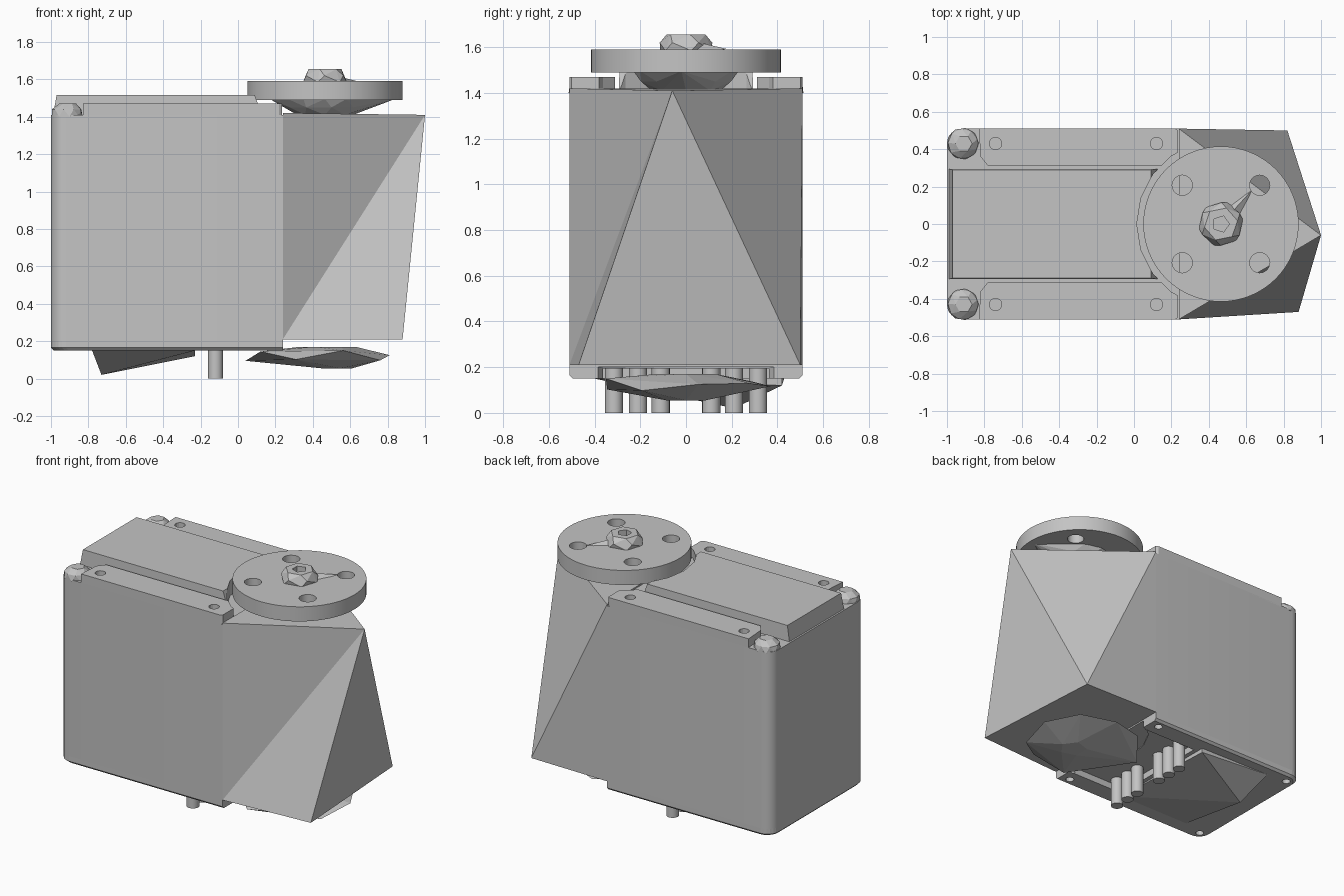
import bpy, bmesh, math

if "Cube" in bpy.data.objects:
    bpy.data.objects.remove(bpy.data.objects["Cube"])

grey = bpy.data.materials.new("plain grey")
grey.use_nodes = True
colour = (0.55, 0.55, 0.55, 1)
grey.diffuse_color = colour
grey.node_tree.nodes["Principled BSDF"].inputs["Base Color"].default_value = colour

AXIS_X = 0.465   # output shaft position
MIRROR = (1, -1)


def select(ob):
    bpy.ops.object.select_all(action="DESELECT")
    ob.select_set(True)
    bpy.context.view_layer.objects.active = ob


def smooth(ob):
    select(ob)
    bpy.ops.object.shade_smooth_by_angle(angle=math.radians(35))


def finish(name, bm):
    bmesh.ops.recalc_face_normals(bm, faces=bm.faces)
    mesh = bpy.data.meshes.new(name)
    bm.to_mesh(mesh)
    bm.free()
    mesh.materials.append(grey)
    ob = bpy.data.objects.new(name, mesh)
    bpy.context.collection.objects.link(ob)
    return ob


def hull(name, points):
    bm = bmesh.new()
    for p in points:
        bm.verts.new(p)
    bmesh.ops.convex_hull(bm, input=bm.verts)
    bmesh.ops.dissolve_limit(bm, angle_limit=0.01, verts=bm.verts, edges=bm.edges)
    return finish(name, bm)


def solid(name, corners, faces):
    bm = bmesh.new()
    verts = {key: bm.verts.new(p) for key, p in corners.items()}
    for face in faces:
        bm.faces.new([verts[key] for key in face])
    return finish(name, bm)


def prism(name, outline, z0, z1):
    bm = bmesh.new()
    face = bm.faces.new([bm.verts.new((x, y, z0)) for x, y in outline])
    ext = bmesh.ops.extrude_face_region(bm, geom=[face])["geom"]
    moved = [v for v in ext if isinstance(v, bmesh.types.BMVert)]
    bmesh.ops.translate(bm, verts=moved, vec=(0, 0, z1 - z0))
    return finish(name, bm)


def ring(x, y, z, r, n, turn=0.0):
    return [(x + r * math.cos(turn + math.tau * i / n),
             y + r * math.sin(turn + math.tau * i / n), z) for i in range(n)]


def disc(name, x, y, z0, z1, r, n=24):
    return prism(name, [p[:2] for p in ring(x, y, 0, r, n)], z0, z1)


def cut(ob, cutters):
    for c in cutters:
        c.hide_render = True
        mod = ob.modifiers.new("cut", "BOOLEAN")
        mod.operation = "DIFFERENCE"
        mod.solver = "EXACT"
        mod.object = c
        select(ob)
        bpy.ops.object.modifier_apply(modifier=mod.name)
        bpy.data.objects.remove(c)


def shaft_clearance():
    return disc("clearance_cutter", AXIS_X, 0, -1, 3, 0.45, 20)


def case_outline(r=0.08, steps=6, inset=0.0):
    w = 0.51 - inset
    pts = [(0.24, -w), (0.24, w)]
    for side in MIRROR:
        arc = [math.pi / 2 * i / steps for i in range(steps + 1)]
        corner = [(inset - 1 + r - r * math.sin(a), side * (w - r + r * math.cos(a)))
                  for a in arc]
        pts += corner if side > 0 else corner[::-1]
    return pts


# main case and its lower cover, recessed for the bottom dish and the pins
smooth(prism("case", case_outline(), 0.2, 1.41))
cover = hull("lower_cover", [(x, y, z) for z, inset in ((0.2, 0), (0.165, 0), (0.15, 0.015))
                             for x, y in case_outline(inset=inset)])
pin_bay = prism("bay_cutter", [(-0.2, -0.37), (0.2, -0.37), (0.2, 0.37), (-0.2, 0.37)], 0.1, 0.195)
holes = [disc("hole_cutter", x, s * y, 0.1, 0.19, 0.027, 12)
         for x, y in ((-0.93, 0.44), (0.17, 0.45)) for s in MIRROR]
cut(cover, [shaft_clearance(), pin_bay] + holes)

# tapered gear housing leaning out to a single upper point, creased on the front side
solid("gear_housing",
      {"a": (0.24, -0.51, 0.21), "b": (0.24, 0.51, 0.21), "c": (0.24, 0.51, 1.42),
       "d": (0.24, -0.51, 1.42), "e": (0.88, -0.47, 0.21), "f": (0.82, 0.5, 0.21),
       "p": (1.0, -0.06, 1.41)},
      ("abcd", "aefb", "dcp", "dap", "aep", "efp", "cfp", "bcf"))

# raised centre plate with sloping ends
plate = hull("top_plate", [(x, s * y, z) for s in MIRROR
                           for x, y, z in ((-0.99, 0.295, 1.4), (-0.97, 0.29, 1.515),
                                           (0.09, 0.29, 1.515), (0.13, 0.295, 1.4))])
cut(plate, [shaft_clearance()])

# side rails with mounting holes, and the corner screws
for s, side in ((1, "left"), (-1, "right")):
    outline = [(-0.83, 0.51), (-0.82, 0.36), (-0.78, 0.31), (0.235, 0.31),
               (0.235, 0.5), (0.22, 0.51)]
    rail = prism("rail_" + side, [(x, s * y) for x, y in outline], 1.4, 1.47)
    drills = [disc("hole_cutter", x, s * 0.43, 1.42, 1.6, 0.033, 16) for x in (-0.74, 0.12)]
    cut(rail, [shaft_clearance()] + drills)
    hull("corner_screw_" + side, ring(-0.915, s * 0.43, 1.4, 0.085, 9)
         + ring(-0.915, s * 0.43, 1.44, 0.08, 9, 0.3)
         + ring(-0.91, s * 0.43, 1.47, 0.045, 6))

# output horn: disc with four holes, cone below, hexagonal screw above
horn = disc("horn_disc", AXIS_X, 0, 1.49, 1.59, 0.415, 64)
cut(horn, [disc("hole_cutter", AXIS_X + sx * 0.207, sy * 0.207, 1.3, 1.7, 0.054)
           for sx in MIRROR for sy in MIRROR])
smooth(horn)
hull("horn_cone", ring(AXIS_X, 0, 1.495, 0.23, 12) + [(0.17, 0, 1.495), (0.84, -0.02, 1.495)]
     + ring(AXIS_X, 0, 1.45, 0.2, 9) + ring(AXIS_X, 0, 1.41, 0.15, 8))
screw = hull("horn_screw", ring(AXIS_X, 0, 1.585, 0.12, 6, 0.2)
             + ring(AXIS_X, 0, 1.62, 0.115, 6, 0.5) + ring(AXIS_X, 0, 1.655, 0.09, 6, 0.2))
cut(screw, [disc("socket_cutter", AXIS_X, 0, 1.61, 1.7, 0.045, 5)])
hull("horn_sliver", [(0.5, 0.09, 1.585), (0.56, 0.03, 1.585), (0.63, 0.18, 1.592),
                     (0.52, 0.06, 1.62)])

# faceted dish under the gear housing
rim = ring(AXIS_X - 0.02, 0, 0, 0.37, 9, 0.15)
hull("bottom_dish", [(x, y, 0.125 + 0.03 * math.sin(3 * i)) for i, (x, y, z) in enumerate(rim)]
     + [(0.04, 0.08, 0.095)] + ring(0.52, 0, 0.055, 0.09, 5) + ring(0.48, 0, 0.17, 0.15, 6))

# slanted panel hanging below the case
hull("underside_panel", [(-0.78, 0.43, 0.15), (-0.73, 0.21, 0.02), (-0.23, 0.42, 0.12),
                         (-0.23, 0.42, 0.16), (-0.78, -0.4, 0.15), (-0.23, -0.4, 0.15)])

# two rows of three contact pins
for i, y in enumerate((0.11, 0.21, 0.315)):
    for s, side in ((1, "left"), (-1, "right")):
        smooth(disc(f"pin_{side}_{i + 1}", -0.12, s * y, 0, 0.2, 0.04, 16))
